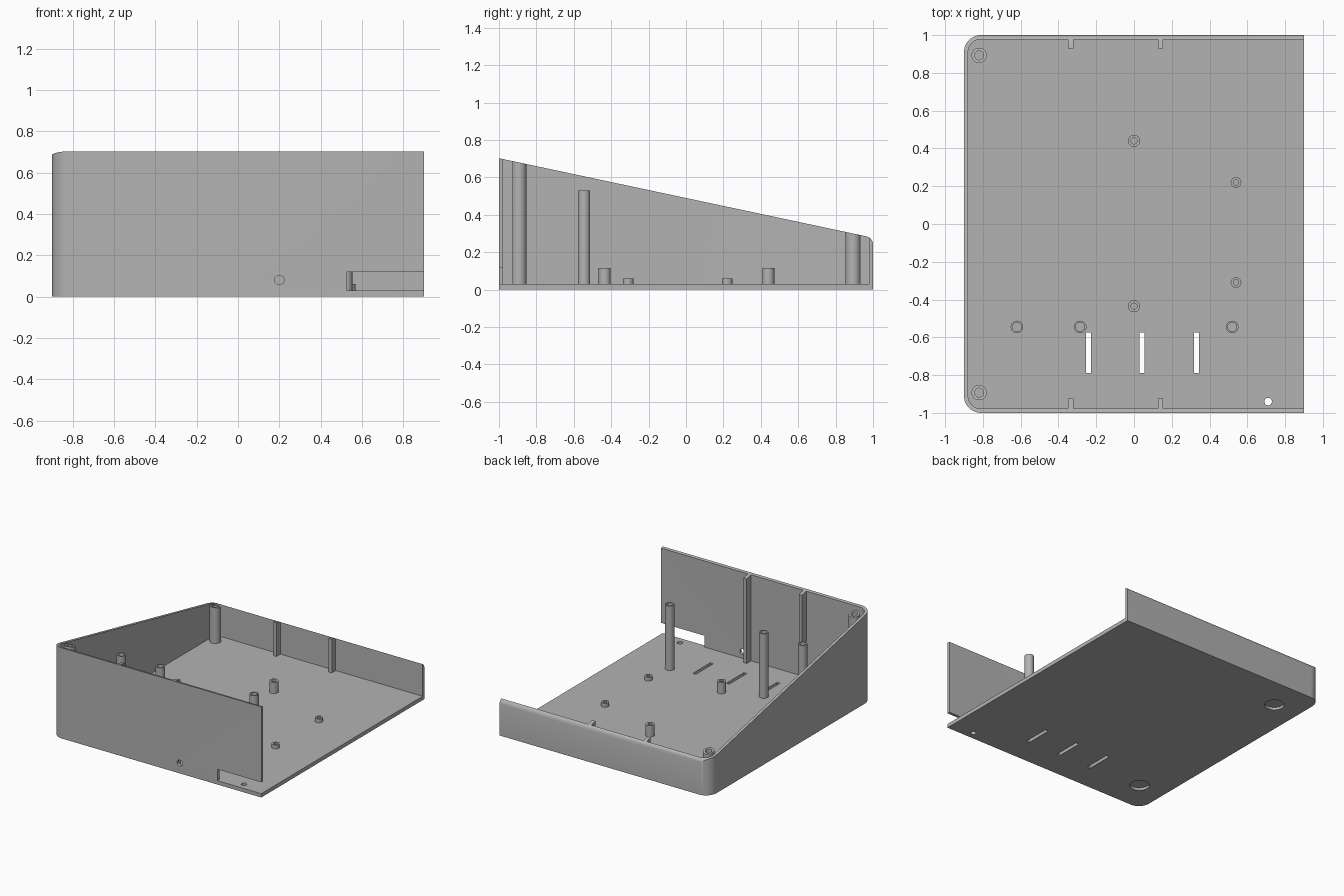
import bpy, bmesh
from math import sin, cos, pi, radians

cube = bpy.data.objects.get("Cube")
if cube:
    bpy.data.objects.remove(cube, do_unlink=True)

grey = bpy.data.materials.new("plain grey plastic")
grey.use_nodes = True
colour = (0.45, 0.45, 0.45, 1)
grey.diffuse_color = colour
grey.node_tree.nodes["Principled BSDF"].inputs["Base Color"].default_value = colour

WALL, FLOOR = 0.022, 0.03


def prism(name, points, lo, hi, axis="z"):
    """Extrude a 2D outline along x (outline in y, z), y (in x, z) or z (in x, y)."""
    place = {"x": lambda a, b, h: (h, a, b),
             "y": lambda a, b, h: (a, h, b),
             "z": lambda a, b, h: (a, b, h)}[axis]
    bm = bmesh.new()
    rings = [[bm.verts.new(place(a, b, h)) for a, b in points] for h in (lo, hi)]
    bm.faces.new(rings[0])
    bm.faces.new(rings[1])
    n = len(points)
    for i in range(n):
        j = (i + 1) % n
        bm.faces.new((rings[0][i], rings[0][j], rings[1][j], rings[1][i]))
    bmesh.ops.recalc_face_normals(bm, faces=bm.faces)
    mesh = bpy.data.meshes.new(name)
    bm.to_mesh(mesh)
    bm.free()
    mesh.materials.append(grey)
    obj = bpy.data.objects.new(name, mesh)
    bpy.context.collection.objects.link(obj)
    return obj


def rect(a0, a1, b0, b1):
    return [(a0, b0), (a1, b0), (a1, b1), (a0, b1)]


def circle(a, b, r, n=32):
    return [(a + r * cos(2 * pi * i / n), b + r * sin(2 * pi * i / n)) for i in range(n)]


def activate(obj):
    bpy.ops.object.select_all(action="DESELECT")
    obj.select_set(True)
    bpy.context.view_layer.objects.active = obj


def combine(obj, cutter, operation="DIFFERENCE"):
    """Apply a boolean and discard the cutter."""
    activate(obj)
    mod = obj.modifiers.new("cut", "BOOLEAN")
    mod.operation, mod.solver, mod.object = operation, "EXACT", cutter
    bpy.ops.object.modifier_apply(modifier=mod.name)
    bpy.data.objects.remove(cutter, do_unlink=True)


def tray_outline(inset, right, radius, steps=12):
    """Plan with both left corners rounded and a square open right side."""
    x, y = -0.9 + inset, 1 - inset
    pts = [(right, -y), (right, y)]
    for start, cy in ((pi / 2, y - radius), (pi, radius - y)):
        for i in range(steps + 1):
            t = start + pi / 2 * i / steps
            pts.append((x + radius + radius * cos(t), cy + radius * sin(t)))
    return pts


def slope_envelope():
    """Side profile: sloping top rolling over into the low back wall."""
    pts = [(-1.1, -0.1), (-1.1, 0.724), (0.96, 0.286), (0.975, 0.281), (0.988, 0.272),
           (0.996, 0.26), (1, 0.245), (1.05, 0.04), (1.05, -0.1)]
    return prism("slope_envelope", pts, -1.2, 1.2, "x")


# Tray: floor with front, left and back walls
body = prism("enclosure_tray", tray_outline(0, 0.9, 0.09), 0, 0.9)
combine(body, prism("cavity", tray_outline(WALL, 1.1, 0.09 - WALL), FLOOR, 1.1))
combine(body, slope_envelope(), "INTERSECT")

# Front wall openings
combine(body, prism("port_notch", rect(0.525, 1.1, FLOOR, 0.118), -1.1, -1 + WALL, "y"))
combine(body, prism("front_hole", circle(0.2, 0.08, 0.023), -1.1, -0.96, "y"))

# Floor openings and shallow foot recesses underneath
for x in (-0.24, 0.043, 0.33):
    combine(body, prism("vent_slot", rect(x - 0.013, x + 0.013, -0.79, -0.575), -0.1, 0.1))
combine(body, prism("floor_hole", circle(0.71, -0.94, 0.02), -0.1, 0.1))
for y in (-0.75, 0.75):
    combine(body, prism("foot_recess", circle(-0.68, y, 0.07, 48), -0.1, 0.02))


def post(name, x, y, radius, bore, top, sloped=False):
    """Hollow screw post standing on the floor."""
    obj = prism(name, circle(x, y, radius), FLOOR - 0.01, top)
    combine(obj, prism("bore", circle(x, y, bore), FLOOR + 0.002, 1))
    if sloped:
        combine(obj, slope_envelope(), "INTERSECT")
    return obj


parts = [body]
for label, y in (("front", -0.893), ("back", 0.893)):
    parts.append(post(label + "_corner_post", -0.82, y, 0.04, 0.024, 0.9, True))
for i, x in enumerate((-0.62, -0.285, 0.52)):
    parts.append(post(f"tall_post_{i + 1}", x, -0.545, 0.033, 0.024, 0.53))
for label, y in (("front", -0.435), ("back", 0.44)):
    parts.append(post(label + "_standoff", 0, y, 0.032, 0.016, 0.117))
for label, y in (("front", -0.31), ("back", 0.22)):
    parts.append(post(label + "_low_standoff", 0.54, y, 0.028, 0.014, 0.06))

# Stiffening ribs on the front and back walls
for i, x in enumerate((-0.335, 0.14)):
    for label, y0, y1 in (("front", -0.985, -0.925), ("back", 0.93, 0.985)):
        rib = prism(f"{label}_rib_{i + 1}", rect(x - 0.0135, x + 0.0135, y0, y1), FLOOR - 0.01, 0.9)
        combine(rib, slope_envelope(), "INTERSECT")
        parts.append(rib)

for obj in parts:
    activate(obj)
    bpy.ops.object.shade_smooth_by_angle(angle=radians(30))
